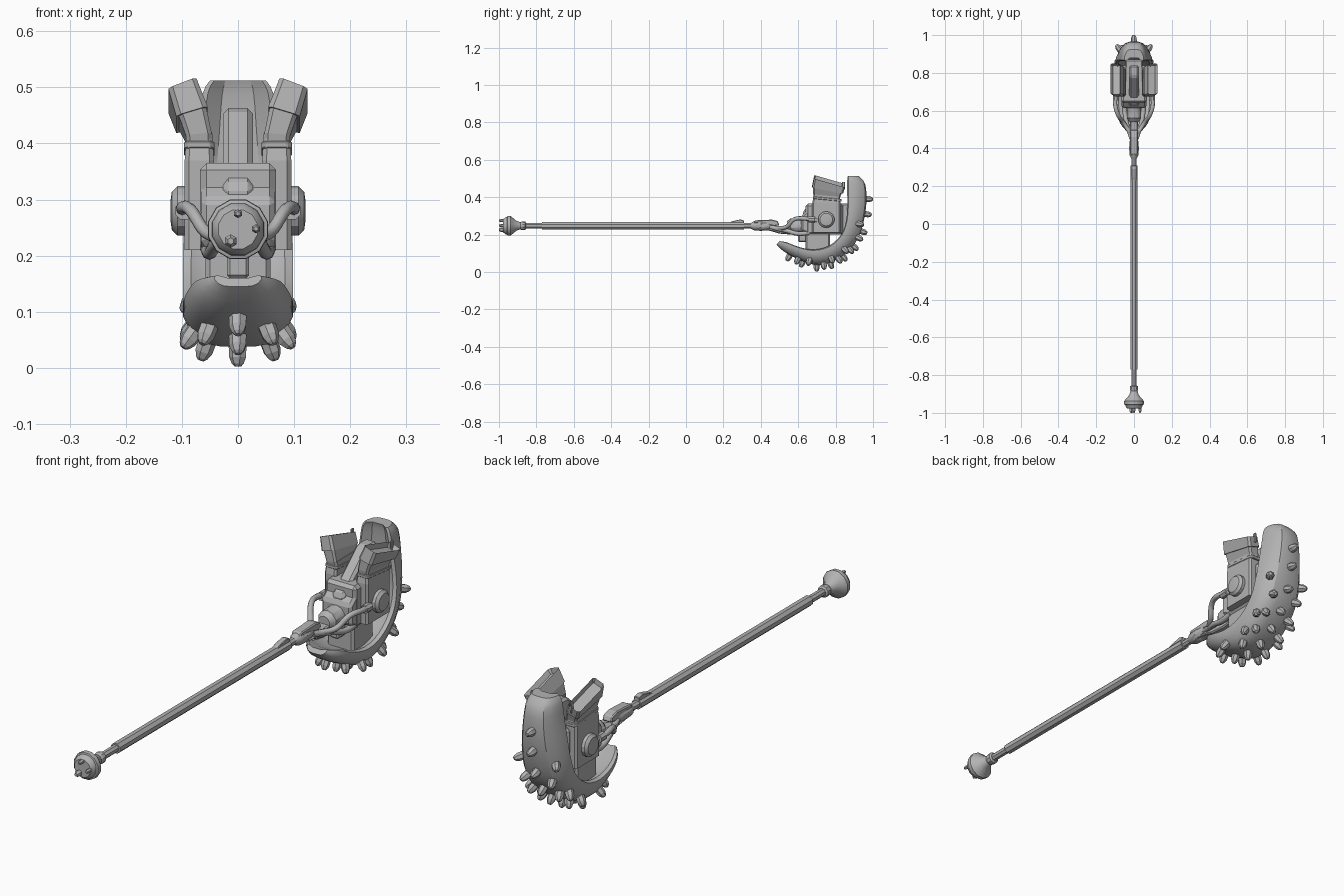
import bpy, bmesh, math
from mathutils import Vector, Matrix

if "Cube" in bpy.data.objects:
    bpy.data.objects.remove(bpy.data.objects["Cube"])

steel = bpy.data.materials.new("plain_grey")
steel.use_nodes = True
GREY = (0.45, 0.45, 0.45, 1)
steel.diffuse_color = GREY
steel.node_tree.nodes["Principled BSDF"].inputs["Base Color"].default_value = GREY
AXIS_Z = 0.247


def finish(name, bm, smooth=None, bevel=0):
    bmesh.ops.recalc_face_normals(bm, faces=bm.faces[:])
    mesh = bpy.data.meshes.new(name)
    bm.to_mesh(mesh)
    bm.free()
    ob = bpy.data.objects.new(name, mesh)
    bpy.context.collection.objects.link(ob)
    mesh.materials.append(steel)
    if bevel:
        mod = ob.modifiers.new("bevel", "BEVEL")
        mod.width, mod.segments = bevel, 1
    if smooth:
        bpy.ops.object.select_all(action="DESELECT")
        ob.select_set(True)
        bpy.context.view_layer.objects.active = ob
        bpy.ops.object.shade_smooth_by_angle(angle=math.radians(smooth))
    return ob


def loft(name, rings, smooth=None, opening=0, bevel=0):
    """Skin a list of equal-length rings and cap both ends."""
    bm = bmesh.new()
    vs = [[bm.verts.new(p) for p in r] for r in rings]
    n = len(vs[0])
    for a, b in zip(vs, vs[1:]):
        for i in range(n):
            bm.faces.new((a[i], a[(i + 1) % n], b[(i + 1) % n], b[i]))
    bm.faces.new(vs[0])
    cap = bm.faces.new(vs[-1])
    if opening:
        bmesh.ops.recalc_face_normals(bm, faces=bm.faces[:])
        bmesh.ops.inset_region(bm, faces=[cap], thickness=opening)
        bmesh.ops.translate(bm, verts=cap.verts[:], vec=cap.normal * -0.02)
    return finish(name, bm, smooth, bevel)


def lathe(name, profile, sides, smooth=None, matrix=None):
    """Turn (along, radius) pairs about the shaft, or about a given axis."""
    m = matrix or Matrix.Translation((0, 0, AXIS_Z))
    rings = []
    for d, r in profile:
        angles = [(i + 0.5) * math.tau / sides for i in range(sides)]
        rings.append([m @ Vector((r * math.cos(a), d, r * math.sin(a))) for a in angles])
    return loft(name, rings, smooth)


def slab(name, outline, x0, x1, bevel=0.006):
    """Extrude a side outline of (y, z) pairs across x."""
    return loft(name, [[(x, y, z) for y, z in outline] for x in (x0, x1)], bevel=bevel)


def block(name, x0, x1, y0, y1, z0, z1, bevel=0.006):
    return slab(name, [(y0, z0), (y1, z0), (y1, z1), (y0, z1)], x0, x1, bevel)


def tube(name, points, radius):
    cu = bpy.data.curves.new(name, "CURVE")
    cu.dimensions = "3D"
    cu.bevel_depth, cu.bevel_resolution, cu.resolution_u = radius, 2, 5
    cu.use_fill_caps = True
    sp = cu.splines.new("BEZIER")
    sp.bezier_points.add(len(points) - 1)
    for bp, p in zip(sp.bezier_points, points):
        bp.co = p
        bp.handle_left_type = bp.handle_right_type = "AUTO"
    cu.materials.append(steel)
    ob = bpy.data.objects.new(name, cu)
    bpy.context.collection.objects.link(ob)


def axis_matrix(pos, direction):
    q = Vector((0, 1, 0)).rotation_difference(Vector(direction))
    return Matrix.Translation(pos) @ q.to_matrix().to_4x4()


# Handle: shaft, collars and pommel
lathe("shaft_grip", [(-0.77, 0.021), (0.31, 0.021)], 8)
lathe("shaft_core", [(-0.89, 0.015), (0.42, 0.015)], 8)
lathe("shaft_collar", [(-0.885, 0.02), (-0.875, 0.023), (-0.86, 0.023), (-0.855, 0.016)], 10)
lathe("pommel", [(-0.978, 0.036), (-0.965, 0.047), (-0.957, 0.048), (-0.955, 0.054),
                 (-0.938, 0.055), (-0.925, 0.043), (-0.905, 0.026), (-0.88, 0.018)], 12, 35)
for x, z, r in ((0, 0.275, 0.008), (0.032, 0.248, 0.008), (-0.013, 0.226, 0.012)):
    lathe("pommel_stud", [(-0.95, r), (-0.99, r), (-1.0, r * 0.5)], 6,
          matrix=Matrix.Translation((x, 0, z)))
slab("shaft_latch", [(0.22, 0.262), (0.31, 0.262), (0.31, 0.275), (0.29, 0.281), (0.25, 0.272)],
     -0.012, 0.012, 0.002)

# Neck: joint, upper claw, lower claw and fork
lathe("neck_joint", [(0.345, 0.014), (0.365, 0.025), (0.40, 0.027), (0.435, 0.025), (0.46, 0.016)],
      10, 35)
slab("neck_claw", [(0.36, 0.26), (0.42, 0.258), (0.47, 0.245), (0.50, 0.25), (0.49, 0.272),
                   (0.46, 0.28), (0.37, 0.276)], -0.02, 0.02, 0.004)
slab("neck_hook", [(0.40, 0.225), (0.46, 0.235), (0.53, 0.24), (0.62, 0.25), (0.64, 0.205),
                   (0.56, 0.20), (0.50, 0.205), (0.45, 0.22)], -0.022, 0.022, 0.005)
lathe("neck_hub", [(0.54, 0.025), (0.56, 0.04), (0.61, 0.04), (0.64, 0.05)], 10, 35)

# Engine between the side housings
block("engine_core", -0.068, 0.068, 0.64, 0.84, 0.20, 0.365, 0.012)
slab("engine_front", [(0.615, 0.22), (0.66, 0.20), (0.72, 0.20), (0.72, 0.335), (0.655, 0.335),
                      (0.615, 0.30)], -0.066, 0.066, 0.01)
block("engine_sump", -0.058, 0.058, 0.64, 0.77, 0.10, 0.22, 0.008)
block("engine_bracket", -0.02, 0.02, 0.60, 0.68, 0.16, 0.22)
slab("center_fin", [(0.625, 0.25), (0.72, 0.25), (0.84, 0.43), (0.84, 0.463), (0.78, 0.463),
                    (0.625, 0.325)], -0.027, 0.027, 0.01)
block("fin_mount", -0.045, 0.045, 0.76, 0.87, 0.20, 0.365)

# Rounded rectangle ring whose top may lean sideways and slope to the rear
def pipe_ring(s, cx, hx, y0, y1, z, lean=0.0, slope=0.0):
    cy, hy, c = (y0 + y1) / 2, (y1 - y0) / 2, 0.3 * hx
    corners = [(hx, hy - c), (hx - c, hy), (c - hx, hy), (-hx, hy - c),
               (-hx, c - hy), (c - hx, -hy), (hx - c, -hy), (hx, c - hy)]
    return [(s * (cx + a), cy + b, z - lean * a - slope * b) for a, b in corners]


# Mirrored housings, exhausts, caps and hoses
for s, side in ((1, "left"), (-1, "right")):
    loft(side + "_housing", [pipe_ring(s, 0.069, 0.026, 0.675, 0.825, 0.21),
                             pipe_ring(s, 0.069, 0.026, 0.675, 0.825, 0.37),
                             pipe_ring(s, 0.069, 0.023, 0.685, 0.82, 0.42)])
    loft(side + "_exhaust_band", [pipe_ring(s, 0.069, 0.027, 0.678, 0.832, z, 0, 0.1)
                                  for z in (0.384, 0.397)], bevel=0.002)
    loft(side + "_exhaust_pipe", [pipe_ring(s, 0.069, 0.023, 0.685, 0.82, 0.385),
                                  pipe_ring(s, 0.07, 0.023, 0.68, 0.825, 0.41, 0.1, 0.1),
                                  pipe_ring(s, 0.083, 0.025, 0.68, 0.835, 0.45, 0.3, 0.2)])
    loft(side + "_exhaust_tip", [pipe_ring(s, 0.082, 0.028, 0.675, 0.84, 0.442, 0.3, 0.2),
                                 pipe_ring(s, 0.099, 0.025, 0.685, 0.85, 0.485, 0.38, 0.29)],
         opening=0.007)
    block(side + "_exhaust_prong", s * 0.083, s * 0.091, 0.835, 0.85, 0.44, 0.482, 0.002)
    lathe(side + "_side_cap", [(0, 0.044), (0.02, 0.044), (0.03, 0.034), (0.032, 0.02)], 14, 25,
          axis_matrix((s * 0.088, 0.75, 0.28), (s, 0, 0)))
    tube(side + "_upper_hose", [(s * 0.09, 0.70, 0.275), (s * 0.10, 0.64, 0.285),
                                (s * 0.085, 0.58, 0.282), (s * 0.055, 0.535, 0.24),
                                (s * 0.02, 0.48, 0.235)], 0.011)
    tube(side + "_lower_hose", [(s * 0.055, 0.66, 0.21), (s * 0.05, 0.60, 0.205),
                                (s * 0.04, 0.54, 0.22), (s * 0.012, 0.45, 0.24)], 0.012)
    lathe(side + "_hose_socket", [(0.655, 0.017), (0.69, 0.017)], 8,
          matrix=Matrix.Translation((s * 0.096, 0, 0.28)))

# Curved jaw stations: inner y and z, outer y and z, half width
stations = [Vector(v) for v in (
    (.50, .165, .483, .145, .042), (.54, .158, .53, .105, .075), (.60, .135, .60, .068, .093),
    (.68, .12, .69, .038, .098), (.765, .14, .78, .053, .098), (.83, .20, .86, .105, .098),
    (.855, .27, .92, .18, .096), (.862, .34, .952, .28, .088), (.862, .42, .965, .38, .075),
    (.862, .49, .958, .47, .063), (.865, .512, .925, .512, .05))]


def station(t):
    """Smooth interpolation between the stations."""
    i = min(int(t), len(stations) - 2)
    f = t - i
    a, b, c, d = (stations[max(0, min(len(stations) - 1, i + k))] for k in (-1, 0, 1, 2))
    return b + ((c - a) * f + (2 * a - 5 * b + 4 * c - d) * f**2
                + (3 * b - a - 3 * c + d) * f**3) / 2


def jaw_point(t, u, v):
    iy, iz, oy, oz, w = station(t)
    return Vector((u * w, iy + (oy - iy) * v, iz + (oz - iz) * v))


half = [(0.45, 0.22), (0.85, 0.0), (1.0, 0.06), (1.0, 0.35), (0.85, 0.7), (0.62, 0.93), (0.3, 1.0)]
section = half + [(-u, v) for u, v in reversed(half)]
loft("jaw", [[jaw_point(k / 3, u, v) for u, v in section]
             for k in range(3 * (len(stations) - 1) + 1)], 32)


# Blunt studs in a centre row, two flank rows and two edge rows
def stud(t, u, v, splay):
    base = jaw_point(t, u, v)
    out = jaw_point(t, 0, 1) - jaw_point(t, 0, 0)
    tangent = jaw_point(t + 0.05, 0, 1) - jaw_point(t - 0.05, 0, 1)
    out = (out - out.project(tangent)).normalized() + Vector((splay, 0, 0))
    lathe("jaw_stud", [(-0.015, 0.017), (0.018, 0.016), (0.03, 0.011), (0.035, 0.006)], 7,
          matrix=axis_matrix(base, out.normalized()))


for t in (1.4, 2.3, 3.1, 3.9, 4.7, 5.5, 6.4, 7.3, 8.1):
    stud(t, 0, 1, 0)
for s in (1, -1):
    for t in (2.0, 3.5, 4.4, 5.2, 6.0):
        stud(t, s * 0.56, 0.93, s * 0.35)
    for t in (2.7, 4.0, 4.9, 6.6):
        stud(t, s * 0.8, 0.74, s * 0.7)
